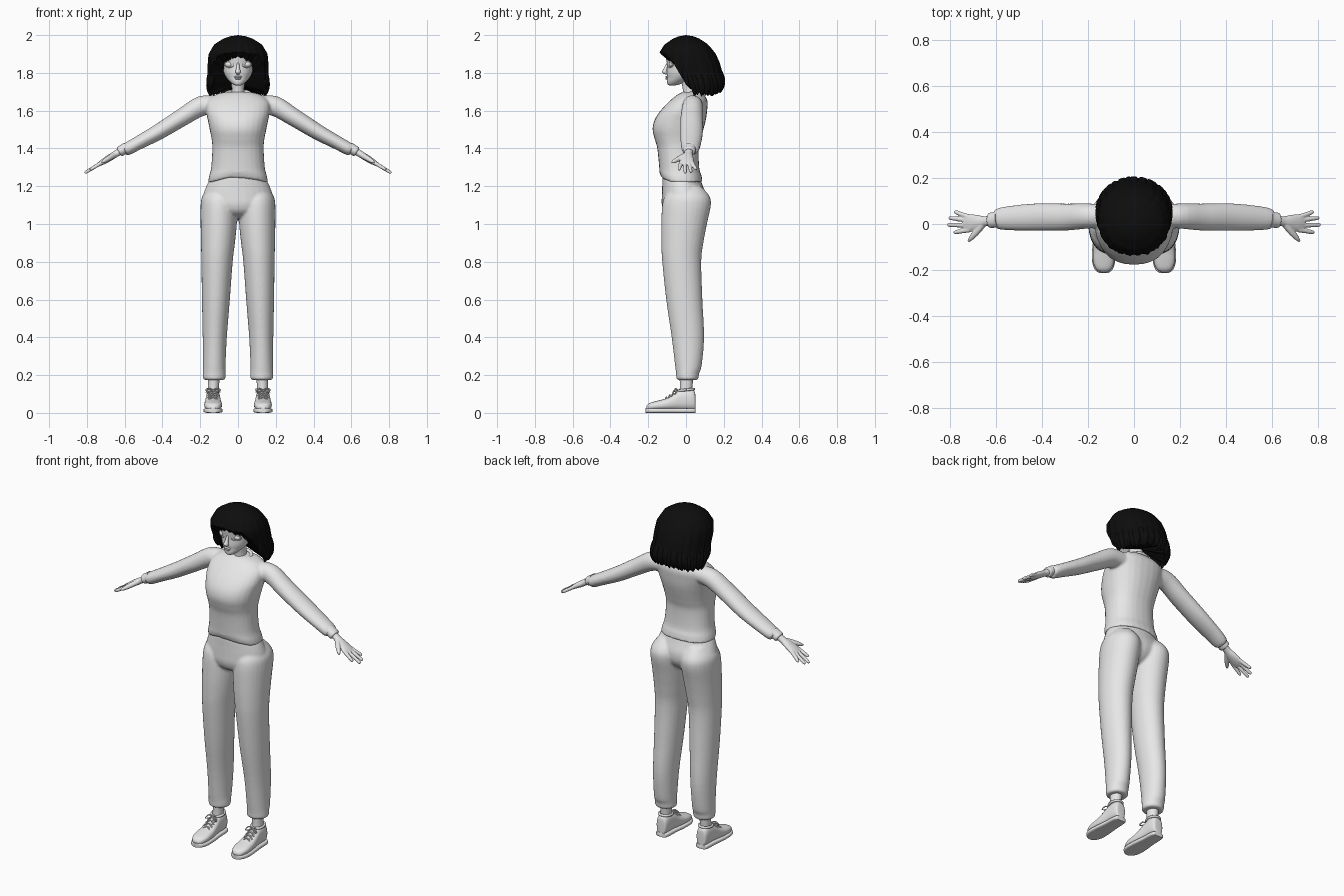
import bpy, bmesh, math, random
from mathutils import Vector

random.seed(4)
if "Cube" in bpy.data.objects:
    bpy.data.objects.remove(bpy.data.objects["Cube"])


def material(name, rgb):
    m = bpy.data.materials.new(name)
    m.use_nodes = True
    m.diffuse_color = (*rgb, 1)
    m.node_tree.nodes["Principled BSDF"].inputs["Base Color"].default_value = (*rgb, 1)
    return m


GREY = material("light grey", (0.8, 0.8, 0.8))
BLACK = material("black hair", (0.004, 0.004, 0.004))


def catmull(a, b, c, d, t):
    return (b * 2 + (c - a) * t + (a * 2 - b * 5 + c * 4 - d) * t * t
            + (b * 3 - a - c * 3 + d) * t ** 3) * 0.5


def loft(bm, rings, n=28, steps=4, power=1.0):
    """Skin smoothly interpolated rings of (centre, u axis, v axis)."""
    fine = []
    for i in range(len(rings) - 1):
        q = [rings[max(0, min(len(rings) - 1, i + k))] for k in (-1, 0, 1, 2)]
        for s in range(steps):
            fine.append([catmull(*[r[j] for r in q], s / steps) for j in range(3)])
    fine.append(rings[-1])
    bend = lambda w: math.copysign(abs(w) ** power, w)
    loops = []
    for c, u, v in fine:
        angles = [math.tau * k / n for k in range(n)]
        loops.append([bm.verts.new(c + u * bend(math.cos(a)) + v * bend(math.sin(a))) for a in angles])
    for a, b in zip(loops, loops[1:]):
        for k in range(n):
            bm.faces.new((a[k], a[(k + 1) % n], b[(k + 1) % n], b[k]))
    bm.faces.new(loops[0][::-1])
    bm.faces.new(loops[-1])


def stack(rows, side=1):
    """Level rings from rows of z, half width, front y, back y, centre x."""
    out = []
    for z, rx, yf, yb, *cx in rows:
        x = side * cx[0] if cx else 0
        out.append((Vector((x, (yf + yb) / 2, z)), Vector((rx, 0, 0)), Vector((0, (yb - yf) / 2, 0))))
    return out


def tube(points, ru, rv=None, across=(0, 1, 0)):
    """Rings square to a path; ru is the radius along the across axis."""
    pts = [Vector(p) for p in points]
    ru = ru if isinstance(ru, (list, tuple)) else [ru] * len(pts)
    rv = rv or ru
    out = []
    for i, p in enumerate(pts):
        t = (pts[min(i + 1, len(pts) - 1)] - pts[max(i - 1, 0)]).normalized()
        u = Vector(across)
        u = (u - t * u.dot(t)).normalized()
        out.append((p, u * ru[i], t.cross(u) * rv[i]))
    return out


def finish(name, bm, mat, voxel=0, smooth=6, angle=50):
    bmesh.ops.recalc_face_normals(bm, faces=bm.faces)
    me = bpy.data.meshes.new(name)
    bm.to_mesh(me)
    bm.free()
    me.materials.append(mat)
    ob = bpy.data.objects.new(name, me)
    bpy.context.collection.objects.link(ob)
    bpy.ops.object.select_all(action='DESELECT')
    ob.select_set(True)
    bpy.context.view_layer.objects.active = ob
    bpy.ops.object.shade_smooth_by_angle(angle=math.radians(angle))
    if voxel:
        r = ob.modifiers.new("blend", 'REMESH')
        r.mode, r.voxel_size, r.use_smooth_shade = 'VOXEL', voxel, True
        s = ob.modifiers.new("soften", 'SMOOTH')
        s.factor, s.iterations = 0.5, smooth
    return ob


def part(name, mat, *lofts, voxel=0, smooth=6, **kw):
    bm = bmesh.new()
    for rings in lofts:
        loft(bm, rings, **kw)
    return finish(name, bm, mat, voxel, smooth)


def ball(name, mat, centre, radii):
    bm = bmesh.new()
    bmesh.ops.create_uvsphere(bm, u_segments=20, v_segments=12, radius=1)
    for v in bm.verts:
        v.co = Vector(c + r * k for c, r, k in zip(centre, radii, v.co))
    return finish(name, bm, mat)


def lookup(table, x):
    for (a, *p), (b, *q) in zip(table, table[1:]):
        if x <= b:
            t = max(0, (x - a) / (b - a))
            return [m + (n - m) * t for m, n in zip(p, q)]
    return table[-1][1:]


# Sweater: body and both sleeves blended together, hem arched at the front
body = [(1.22, .158, -.132, .088), (1.25, .154, -.14, .082), (1.3, .142, -.142, .07),
        (1.4, .136, -.152, .067), (1.45, .14, -.166, .078), (1.5, .15, -.177, .092),
        (1.55, .16, -.167, .105), (1.6, .17, -.135, .112), (1.65, .165, -.088, .114),
        (1.685, .12, -.045, .095), (1.7, .06, -.015, .07)]
sleeves = [tube([(s * x, y, z) for x, y, z in
                 [(.08, .035, 1.63), (.19, .035, 1.626), (.3, .03, 1.562), (.42, .03, 1.488),
                  (.53, .026, 1.428), (.585, .023, 1.398), (.603, .022, 1.388)]],
                [.05, .054, .059, .06, .054, .047, .038], [.045, .053, .047, .042, .036, .034, .028])
           for s in (1, -1)]
bm = bmesh.new()
loft(bm, stack(body), power=0.88)
for v in bm.verts:
    if v.co.z < 1.27:
        v.co.z += 0.03 * max(0, 1 - (v.co.x / .14) ** 2) * (1 if v.co.y < 0 else 0.2)
for rings in sleeves:
    loft(bm, rings)
finish("sweater", bm, GREY, 0.007, 5)
collar = [(.062 * math.cos(a), .025 + .05 * math.sin(a), 1.692 + .012 * math.sin(a))
          for a in [math.tau * k / 24 for k in range(25)]]
part("collar", GREY, tube(collar, .009, across=(0, 0, 1)), n=10, steps=2)

# Trousers: hips and two legs blended together
hips = [(1.03, .07, -.06, .04), (1.06, .14, -.11, .08), (1.1, .18, -.128, .105), (1.15, .184, -.128, .107),
        (1.2, .168, -.126, .09), (1.24, .148, -.125, .076), (1.27, .135, -.12, .066)]
leg = [(.175, .052, -.045, .06, .126), (.182, .06, -.051, .066, .126), (.21, .06, -.053, .07, .126),
       (.25, .06, -.058, .083, .126), (.4, .064, -.076, .096, .123), (.6, .074, -.105, .087, .117),
       (.8, .083, -.126, .081, .111), (.9, .09, -.131, .092, .106), (1, .096, -.131, .111, .102),
       (1.1, .098, -.126, .132, .1), (1.15, .088, -.11, .123, .1), (1.2, .05, -.07, .08, .1)]
part("trousers", GREY, stack(hips), stack(leg), stack(leg, -1), voxel=0.007, smooth=5)

# Shoes with soles and laces, and hands with cuffs
shoe = [(.05, .018, .07), (.045, .03, .1), (.02, .036, .113), (-.03, .038, .107), (-.07, .042, .08),
        (-.11, .046, .06), (-.16, .046, .047), (-.195, .034, .036), (-.21, .014, .022)]
for s, label in ((1, "left"), (-1, "right")):
    x0 = s * .132
    bm = bmesh.new()
    loft(bm, [(Vector((x0, y, h / 2 + .015)), Vector((w, 0, 0)), Vector((0, 0, h / 2))) for y, w, h in shoe],
         power=0.8)
    finish(label + "_shoe", bm, GREY)
    bm = bmesh.new()
    loft(bm, [(Vector((x0, y * 1.02, .0125)), Vector((w + .004, 0, 0)), Vector((0, 0, .0125)))
              for y, w, h in shoe], power=0.5)
    finish(label + "_sole", bm, GREY)
    part(label + "_ankle", GREY, stack([(.08, .03, -.04, .036, .13), (.13, .029, -.033, .034, .13),
                                        (.2, .032, -.034, .04, .128)], s))
    opening = [(x0 + .034 * math.cos(a), .002 + .04 * math.sin(a), .122 + .004 * math.sin(a))
               for a in [math.tau * k / 20 for k in range(21)]]
    laces = [tube(opening, .007, across=(0, 0, 1))]
    for i in range(4):
        y, z = -.05 - .018 * i, .112 - .011 * i
        for d in (1, -1):
            laces.append(tube([(x0 - .027, y + d * .008, z - .012), (x0, y, z + .004),
                               (x0 + .027, y - d * .008, z - .012)], .0035))
    for d in (1, -1):
        laces.append(tube([(x0, -.045, .12), (x0 + d * .022, -.055, .128), (x0 + d * .036, -.068, .11),
                           (x0 + d * .02, -.066, .112), (x0, -.048, .118)], .0035))
    part(label + "_laces", GREY, *laces, n=8, steps=3)

    slope = lambda x, y: (s * x, y, 1.387 - .61 * (x - .62))
    hand = [tube([slope(.6, .018), slope(.645, .012), slope(.68, .008), slope(.715, .004), slope(.74, .004)],
                 [.025, .022, .032, .039, .034], [.022, .018, .018, .015, .01])]
    for base, tip, reach in ((-.026, -.036, .785), (-.007, -.004, .812), (.013, .026, .806), (.031, .052, .783)):
        mid = (base + tip) / 2
        hand.append(tube([slope(.715, base), slope(.75, mid), slope(reach - .008, tip), slope(reach, tip)],
                         [.0105, .01, .0085, .003]))
    hand.append(tube([slope(.66, -.004), slope(.685, -.035), slope(.708, -.06), slope(.722, -.077)],
                     [.015, .014, .011, .004], across=(0, 0, 1)))
    part(label + "_hand", GREY, *hand, voxel=0.0035, smooth=3, n=14)
    part(label + "_cuff", GREY, tube([slope(.59, .02), slope(.605, .018), slope(.625, .016), slope(.63, .016)],
                                     [.036, .034, .033, .027], [.029, .028, .027, .022]))

# Head, neck and facial features
skull = [(1.733, .012, -.088, -.06), (1.74, .028, -.098, -.03), (1.755, .045, -.101, 0), (1.775, .062, -.1, .04),
         (1.8, .075, -.102, .07), (1.84, .084, -.1, .1), (1.89, .088, -.106, .11),
         (1.93, .08, -.09, .1), (1.96, .05, -.05, .06)]
part("head", GREY, stack(skull))
part("neck", GREY, stack([(1.62, .05, -.02, .08), (1.68, .036, -.016, .062),
                          (1.72, .033, -.018, .058), (1.78, .036, -.03, .06)]))
part("nose", GREY, tube([(0, -.094, 1.855), (0, -.107, 1.825), (0, -.113, 1.806), (0, -.1, 1.796)],
                        [.006, .009, .014, .008], across=(1, 0, 0)), n=16)
ball("upper_lip", GREY, (0, -.1, 1.779), (.021, .01, .005))
ball("lower_lip", GREY, (0, -.099, 1.77), (.017, .011, .006))
for s, label in ((1, "left"), (-1, "right")):
    ball(label + "_eye", GREY, (s * .046, -.075, 1.845), (.023, .016, .016))
    ring = [(s * .046 + .024 * math.cos(a), -.084 + s * .01 * math.cos(a), 1.845 + .015 * math.sin(a))
            for a in [math.tau * k / 20 for k in range(21)]]
    part(label + "_eyelids", GREY, tube(ring, .0035), n=8, steps=2)
    part(label + "_eyebrow", BLACK, tube([(s * .014, -.107, 1.884), (s * .035, -.1, 1.891), (s * .055, -.087, 1.89),
                                          (s * .07, -.071, 1.88)], .005, [.007, .008, .006, .003]), n=10)
    ball(label + "_ear", GREY, (s * .085, .015, 1.82), (.012, .018, .03))

# Hair: ragged bob wrapped round the head, open over the face
section = [(1.67, .145, -.04, .165), (1.71, .157, -.06, .19), (1.75, .16, -.1, .2), (1.8, .159, -.12, .193),
           (1.85, .16, -.14, .18), (1.9, .156, -.143, .158), (1.95, .127, -.113, .118), (1.98, .08, -.07, .073),
           (1.993, .045, -.04, .042), (2, 0, 0, 0)]
edge = [(0, 1.912), (40, 1.897), (58, 1.84), (70, 1.725), (85, 1.692), (140, 1.695), (180, 1.715)]


def hair_point(a, z, swell=1.0):
    rx, yf, yb = lookup(section, z)
    return Vector((rx * swell * math.sin(a), (yf + yb) / 2 - (yb - yf) / 2 * swell * math.cos(a), z))


bm = bmesh.new()
cols, rows = 112, 22
grid = []
for k in range(cols):
    a = math.tau * k / cols
    deg = min(math.degrees(a), 360 - math.degrees(a))
    low = lookup(edge, deg)[0] + random.uniform(-.012, .012) * min(1, deg / 60)
    lump = random.uniform(-.02, .015) + .015 * math.sin(k * 1.1)
    grid.append([bm.verts.new(hair_point(a, 2 - (2 - low) * (r / rows) ** 1.6, 1 + lump * r / rows))
                 for r in range(rows + 1)])
centre = bm.verts.new((0, .05, 1.745))
for a, b in zip(grid, grid[1:] + grid[:1]):
    for r in range(rows):
        bm.faces.new((a[r], a[r + 1], b[r + 1], b[r]))
    bm.faces.new((a[rows], centre, b[rows]))
bmesh.ops.remove_doubles(bm, verts=bm.verts, dist=1e-5)
finish("hair", bm, BLACK)

# Loose locks breaking up the lower edge
locks = []
for k in range(34):
    deg = 72 + 216 * k / 33
    a = math.radians(deg + random.uniform(-3, 3))
    low = lookup(edge, min(deg, 360 - deg))[0] - random.uniform(.002, .018)
    sway = random.uniform(-.08, .08)
    locks.append(tube([hair_point(a, low + .13, .9), hair_point(a, low + .07, .93),
                       hair_point(a + sway / 2, low + .03, .96), hair_point(a + sway, low, 1)],
                      [.01, .02, .015, .002], across=(math.cos(a), math.sin(a), 0)))
part("hair_locks", BLACK, *locks, n=10, steps=3)
